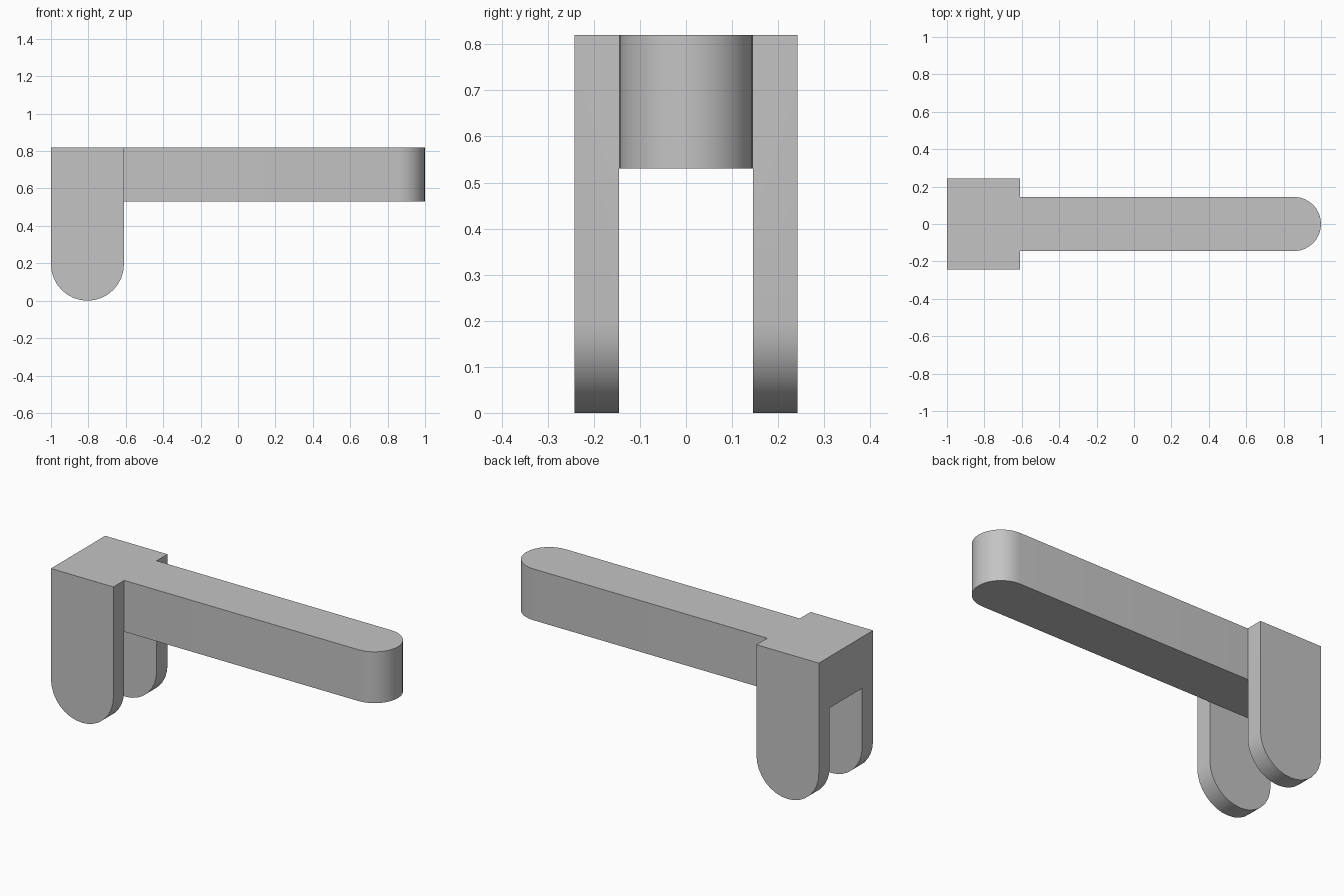
import bpy
import bmesh
from math import cos, sin, pi, radians
from mathutils import Vector

cube = bpy.data.objects.get("Cube")
if cube:
    bpy.data.objects.remove(cube, do_unlink=True)

# Main dimensions
TOP = 0.82
BAR_BOTTOM = 0.53
LEG_RADIUS = 0.195
LEG_X = -1 + LEG_RADIUS
BAR_HALF = 0.145
FORK_HALF = 0.242
ARC_STEPS = 16

grey = bpy.data.materials.new("plain grey")
grey.use_nodes = True
grey.diffuse_color = (0.55, 0.55, 0.55, 1)
grey.node_tree.nodes["Principled BSDF"].inputs["Base Color"].default_value = grey.diffuse_color


def prism(name, outline, offset):
    """Extrude a closed 3D outline along an offset vector."""
    bm = bmesh.new()
    face = bm.faces.new([bm.verts.new(p) for p in outline])
    result = bmesh.ops.extrude_face_region(bm, geom=[face], use_keep_orig=True)
    moved = [v for v in result["geom"] if isinstance(v, bmesh.types.BMVert)]
    bmesh.ops.translate(bm, verts=moved, vec=Vector(offset))
    bmesh.ops.recalc_face_normals(bm, faces=bm.faces)
    mesh = bpy.data.meshes.new(name)
    bm.to_mesh(mesh)
    bm.free()
    mesh.materials.append(grey)
    obj = bpy.data.objects.new(name, mesh)
    bpy.context.collection.objects.link(obj)
    return obj


def combine(target, other, operation):
    """Apply a boolean and remove the helper."""
    mod = target.modifiers.new(operation.lower(), "BOOLEAN")
    mod.operation = operation
    mod.solver = "EXACT"
    mod.object = other
    bpy.context.view_layer.objects.active = target
    bpy.ops.object.modifier_apply(modifier=mod.name)
    bpy.data.objects.remove(other, do_unlink=True)


def half_circle(radius, start):
    angles = [start + pi * i / ARC_STEPS for i in range(ARC_STEPS + 1)]
    return [(radius * cos(a), radius * sin(a)) for a in angles]


# Fork block with a rounded lower end
profile = [(-1, -FORK_HALF, TOP)]
profile += [(LEG_X + u, -FORK_HALF, LEG_RADIUS + v) for u, v in half_circle(LEG_RADIUS, pi)]
profile.append((LEG_X + LEG_RADIUS, -FORK_HALF, TOP))
bracket = prism("forked_arm", profile, (0, 2 * FORK_HALF, 0))

# Slot that separates the two legs
slot_outline = [(-1.2, -BAR_HALF, -0.2), (-0.4, -BAR_HALF, -0.2),
                (-0.4, -BAR_HALF, BAR_BOTTOM), (-1.2, -BAR_HALF, BAR_BOTTOM)]
combine(bracket, prism("leg_slot", slot_outline, (0, 2 * BAR_HALF, 0)), "DIFFERENCE")

# Long bar with a rounded free end
bar_outline = [(LEG_X, -BAR_HALF, BAR_BOTTOM)]
bar_outline += [(1 - BAR_HALF + u, v, BAR_BOTTOM) for u, v in half_circle(BAR_HALF, -pi / 2)]
bar_outline.append((LEG_X, BAR_HALF, BAR_BOTTOM))
combine(bracket, prism("bar", bar_outline, (0, 0, TOP - BAR_BOTTOM)), "UNION")

# Smooth the rounded ends, keep the corners crisp
bpy.ops.object.select_all(action="DESELECT")
bracket.select_set(True)
bpy.context.view_layer.objects.active = bracket
bpy.ops.object.shade_smooth_by_angle(angle=radians(30))
